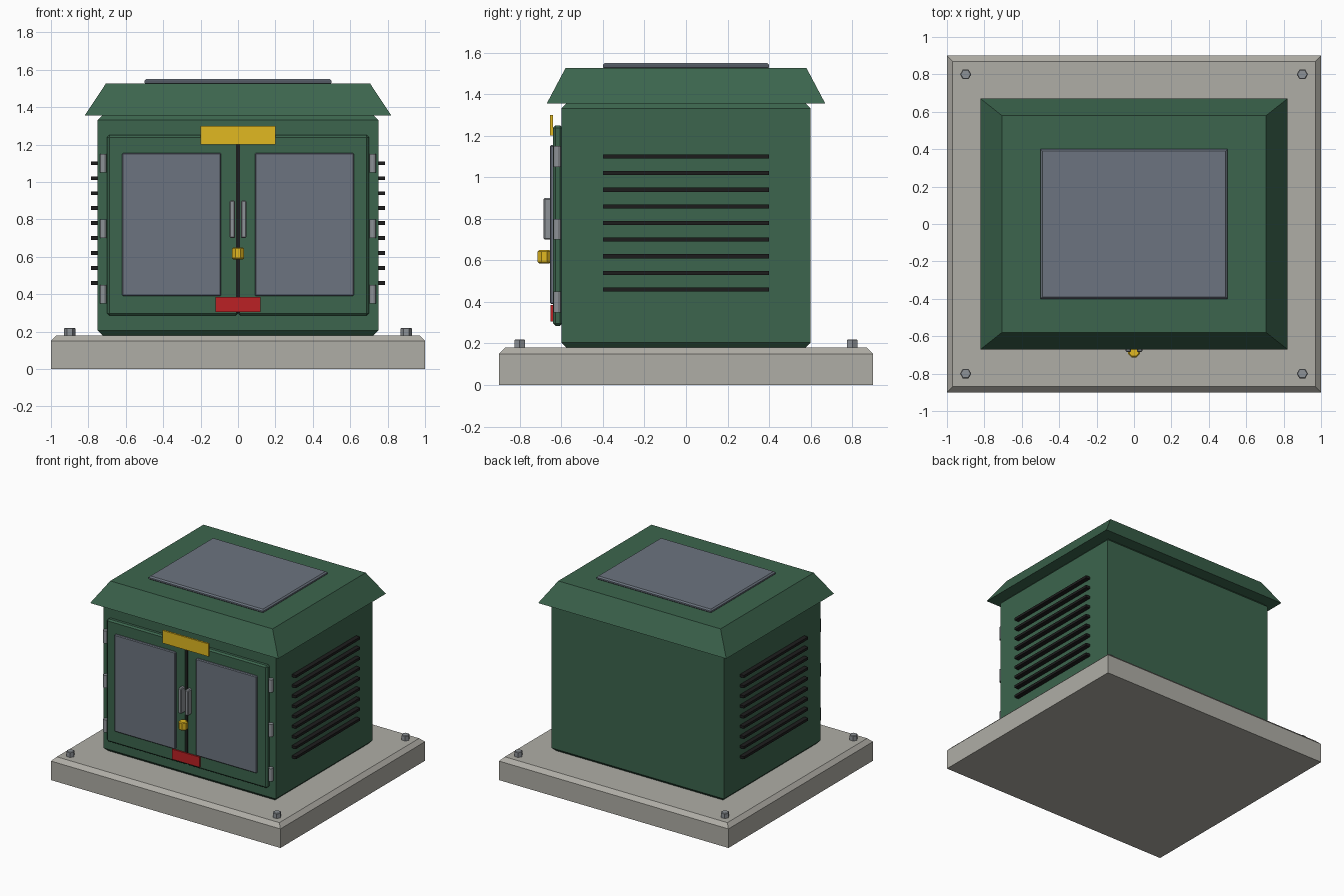
import bpy, bmesh, math
from mathutils import Matrix

if "Cube" in bpy.data.objects:
    bpy.data.objects.remove(bpy.data.objects["Cube"])


def material(name, r, g, b):
    m = bpy.data.materials.new(name)
    m.diffuse_color = (r, g, b, 1)
    m.use_nodes = True
    m.node_tree.nodes["Principled BSDF"].inputs["Base Color"].default_value = m.diffuse_color
    return m


GREEN = material("green_paint", 0.045, 0.13, 0.075)
CONCRETE = material("concrete", 0.43, 0.42, 0.38)
PANEL = material("blue_grey_panel", 0.15, 0.175, 0.215)
STEEL = material("steel", 0.27, 0.29, 0.31)
DARK = material("dark_vent", 0.012, 0.012, 0.012)
YELLOW = material("yellow", 0.75, 0.48, 0.015)
RED = material("red", 0.5, 0.015, 0.018)


def finish(name, bm, mat):
    bmesh.ops.recalc_face_normals(bm, faces=bm.faces)
    mesh = bpy.data.meshes.new(name)
    bm.to_mesh(mesh)
    bm.free()
    mesh.materials.append(mat)
    ob = bpy.data.objects.new(name, mesh)
    bpy.context.collection.objects.link(ob)
    return ob


def stack(name, levels, mat):
    """Rectangular sections (half x, half y, z) joined from bottom to top."""
    bm = bmesh.new()
    rings = [[bm.verts.new((sx * hx, sy * hy, z))
              for sx, sy in ((-1, -1), (1, -1), (1, 1), (-1, 1))]
             for hx, hy, z in levels]
    bm.faces.new(rings[0])
    bm.faces.new(rings[-1])
    for a, b in zip(rings, rings[1:]):
        for i in range(4):
            j = (i + 1) % 4
            bm.faces.new((a[i], a[j], b[j], b[i]))
    return finish(name, bm, mat)


def box(name, x, y, z, mat, bevel=0):
    """Box from (min, max) ranges, with optional chamfered edges."""
    bm = bmesh.new()
    centre = [(a + b) / 2 for a, b in (x, y, z)]
    size = [abs(b - a) for a, b in (x, y, z)]
    bmesh.ops.create_cube(bm, size=1, matrix=Matrix.Translation(centre)
                          @ Matrix.Diagonal((*size, 1)))
    if bevel:
        bmesh.ops.bevel(bm, geom=bm.edges[:], offset=bevel, segments=1,
                        affect='EDGES', clamp_overlap=True)
    return finish(name, bm, mat)


def post(name, x, y, z0, z1, radius, sides, mat, bevel=0):
    """Upright prism with chamfered end rims."""
    bm = bmesh.new()
    bmesh.ops.create_cone(bm, cap_ends=True, segments=sides, radius1=radius,
                          radius2=radius, depth=z1 - z0,
                          matrix=Matrix.Translation((x, y, (z0 + z1) / 2))
                          @ Matrix.Rotation(math.pi / sides, 4, 'Z'))
    if bevel:
        rims = [e for e in bm.edges
                if abs(e.verts[0].co.z - e.verts[1].co.z) < 1e-5]
        bmesh.ops.bevel(bm, geom=rims, offset=bevel, segments=1, affect='EDGES')
    return finish(name, bm, mat)


# Concrete plinth, cabinet body, roof and roof panel
stack("concrete_plinth", [(1, 0.9, 0), (1, 0.9, 0.03), (1, 0.9, 0.15),
                          (0.97, 0.87, 0.18)], CONCRETE)
stack("cabinet_body", [(0.725, 0.575, 0.18), (0.75, 0.6, 0.205),
                       (0.75, 0.6, 1.33), (0.725, 0.575, 1.356)], GREEN)
stack("roof", [(0.82, 0.67, 1.355), (0.707, 0.58, 1.525)], GREEN)
stack("roof_panel", [(0.49, 0.39, 1.52), (0.5, 0.4, 1.53),
                     (0.5, 0.4, 1.54), (0.49, 0.39, 1.55)], PANEL)

for side, s in (("left", -1), ("right", 1)):
    # Door leaf, its inset panel and handle
    box(f"{side}_door", (0, s * 0.7), (-0.64, -0.595), (0.285, 1.25), GREEN, 0.012)
    box(f"{side}_door_panel", (s * 0.09, s * 0.62), (-0.655, -0.63),
        (0.39, 1.155), PANEL, 0.006)
    box(f"{side}_handle", (s * 0.015, s * 0.045), (-0.685, -0.63),
        (0.7, 0.9), STEEL, 0.006)

    # Hinges
    for i, z in enumerate((0.4, 0.75, 1.1)):
        post(f"{side}_hinge_{i + 1}", s * 0.72, -0.62, z - 0.05, z + 0.05,
             0.018, 12, STEEL)

    # Side vent slats
    for i in range(9):
        z = 0.46 + 0.08 * i
        box(f"{side}_vent_slat_{i + 1}", (s * 0.74, s * 0.785), (-0.4, 0.4),
            (z - 0.01, z + 0.01), DARK)

    # Hexagonal anchor bolts
    for end, y in (("front", -0.8), ("back", 0.8)):
        post(f"{end}_{side}_anchor_bolt", s * 0.9, y, 0.17, 0.22, 0.03, 6,
             STEEL, 0.004)

# Seam between the doors, padlock and blank plates
box("door_seam", (-0.01, 0.01), (-0.641, -0.61), (0.3, 1.235), DARK)
post("padlock", 0, -0.682, 0.585, 0.65, 0.034, 8, YELLOW, 0.007)
box("warning_plate", (-0.2, 0.2), (-0.655, -0.64), (1.2, 1.3), YELLOW)
box("red_plate", (-0.12, 0.12), (-0.652, -0.635), (0.305, 0.385), RED)
